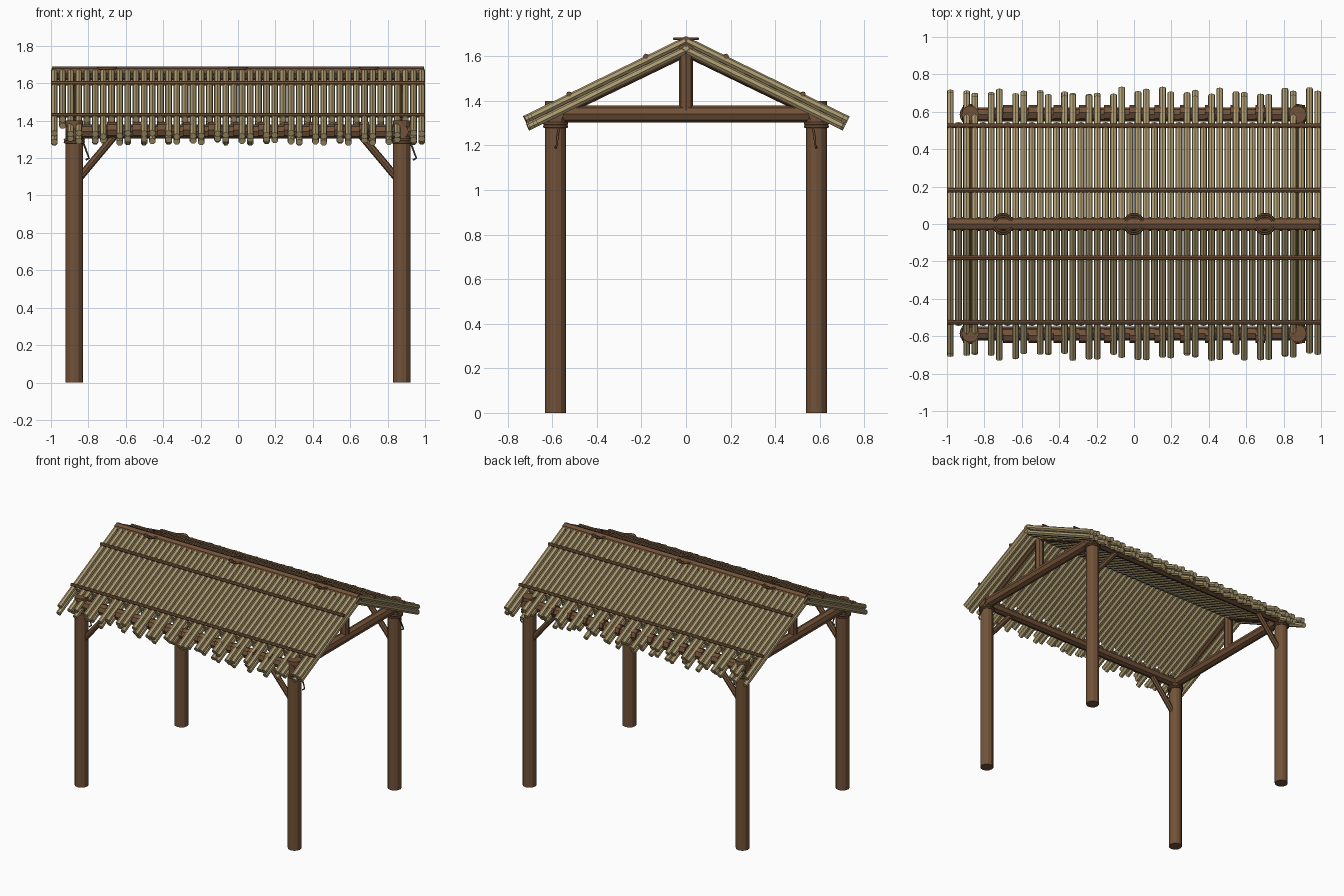
import bpy, bmesh, math, random
from mathutils import Vector, Matrix

random.seed(4)
cube = bpy.data.objects.get("Cube")
if cube:
    bpy.data.objects.remove(cube)


def material(name, rgb):
    m = bpy.data.materials.new(name)
    m.use_nodes = True
    m.diffuse_color = (*rgb, 1)
    m.node_tree.nodes["Principled BSDF"].inputs["Base Color"].default_value = (*rgb, 1)
    return m


WOOD = material("brown timber", (0.17, 0.085, 0.04))
CANE = material("dry cane", (0.43, 0.34, 0.17))
ROPE = material("dark rope", (0.13, 0.065, 0.032))


def rods(name, mat, items, sides=8):
    """One object from straight poles, each given as (start, end, radius)."""
    bm = bmesh.new()
    for a, b, r in items:
        a, b = Vector(a), Vector(b)
        d = b - a
        turn = d.to_track_quat("Z", "Y").to_matrix().to_4x4()
        bmesh.ops.create_cone(bm, cap_ends=True, segments=sides, radius1=r, radius2=r,
                              depth=d.length,
                              matrix=Matrix.Translation((a + b) / 2) @ turn)
    me = bpy.data.meshes.new(name)
    bm.to_mesh(me)
    bm.free()
    me.materials.append(mat)
    ob = bpy.data.objects.new(name, me)
    bpy.context.collection.objects.link(ob)
    return ob


def ropes(name, paths, r, closed):
    """One bevelled curve object from several point paths."""
    cu = bpy.data.curves.new(name, "CURVE")
    cu.dimensions = "3D"
    cu.bevel_depth = r
    cu.bevel_resolution = 1
    cu.use_fill_caps = True
    for pts in paths:
        sp = cu.splines.new("POLY")
        sp.points.add(len(pts) - 1)
        for p, co in zip(sp.points, pts):
            p.co = (*co, 1)
        sp.use_cyclic_u = closed
    cu.materials.append(ROPE)
    bpy.context.collection.objects.link(bpy.data.objects.new(name, cu))


def ring(x, y, z, r):
    steps = [math.tau * k / 16 for k in range(16)]
    return [(x + r * math.cos(t), y + r * math.sin(t), z) for t in steps]


PX, PY = 0.875, 0.585
SIGNS = (-1, 1)
CORNERS = [(sx, sy) for sx in SIGNS for sy in SIGNS]

# Posts and corner braces
rods("posts", WOOD, [((sx * PX, sy * PY, 0), (sx * PX, sy * PY, 1.40), 0.047)
                     for sx, sy in CORNERS], 12)
rods("corner_braces", WOOD, [((sx * 0.86, sy * PY, 1.08), (sx * 0.655, sy * PY, 1.325), 0.02)
                             for sx, sy in CORNERS])

# Horizontal beams
rods("tie_beams", WOOD, [((s * PX, -0.635, 1.342), (s * PX, 0.635, 1.342), 0.038) for s in SIGNS])
rods("eave_beams", WOOD, [((-0.92, s * PY, 1.342), (0.92, s * PY, 1.342), 0.038) for s in SIGNS])
rods("eave_collars", WOOD, [((x - 0.025, s * 0.595, 1.35), (x + 0.025, s * 0.595, 1.35), 0.042)
                            for s in SIGNS for x in [k * 0.135 for k in range(-5, 6)]])

# Gable trusses
rods("king_posts", WOOD, [((s * PX, 0, 1.35), (s * PX, 0, 1.64), 0.032) for s in SIGNS])
rods("rafters", WOOD, [((sx * PX, sy * 0.60, 1.335), (sx * PX, 0, 1.625), 0.026)
                       for sx, sy in CORNERS])

# Ridge pole and the thin poles holding the canes down
rods("ridge_pole", WOOD, [((-0.995, 0, 1.652), (0.995, 0, 1.652), 0.038)])
rods("roof_battens", WOOD, [((-1, s * y, z), (1, s * y, z), 0.012)
                            for s in SIGNS for y, z in ((0.18, 1.60), (0.525, 1.43))])

# Two layers of roof canes, every third one stopping short of the eave
SLOPE = 0.49
NORMAL = Vector((0, SLOPE, 1)).normalized()


def cane_layer(name, side, depth, count, short_at, short_end):
    items = []
    pitch = 1.964 / (count - 1)
    for i in range(count):
        x = -0.982 + i * pitch
        end = random.uniform(0.685, 0.735)
        if i % 3 == short_at and 0 < i < count - 1:
            end = short_end
        points = []
        for y in (0.012, end):
            p = Vector((x, y, 1.69 - SLOPE * y)) - NORMAL * depth
            p.y *= side
            points.append(p)
        items.append((*points, 0.0185))
    rods(name, CANE, items, 7)


for side, label in ((-1, "front"), (1, "back")):
    cane_layer(label + "_upper_canes", side, 0.0185, 46, 1, 0.545)
    cane_layer(label + "_lower_canes", side, 0.054, 46, 1, 0.55)

# Rope lashings on the ridge and post tops, with loose ends
ropes("ridge_lashings", [ring(x, 0, 1.679, r) for x in (-0.7, 0, 0.7) for r in (0.042, 0.053)],
      0.006, True)
ropes("post_lashings", [ring(sx * PX, sy * PY, z, 0.05) for sx, sy in CORNERS
                        for z in (1.285, 1.298)], 0.007, True)
ropes("loose_rope_ends", [[(sx * PX + dx, sy * (PY - dy), z) for dx, dy, z in
                           ((0.04, 0.02, 1.30), (0.06, 0.01, 1.25),
                            (0.078, 0.005, 1.20), (0.062, 0.0, 1.19))]
                          for sx, sy in CORNERS], 0.005, False)
